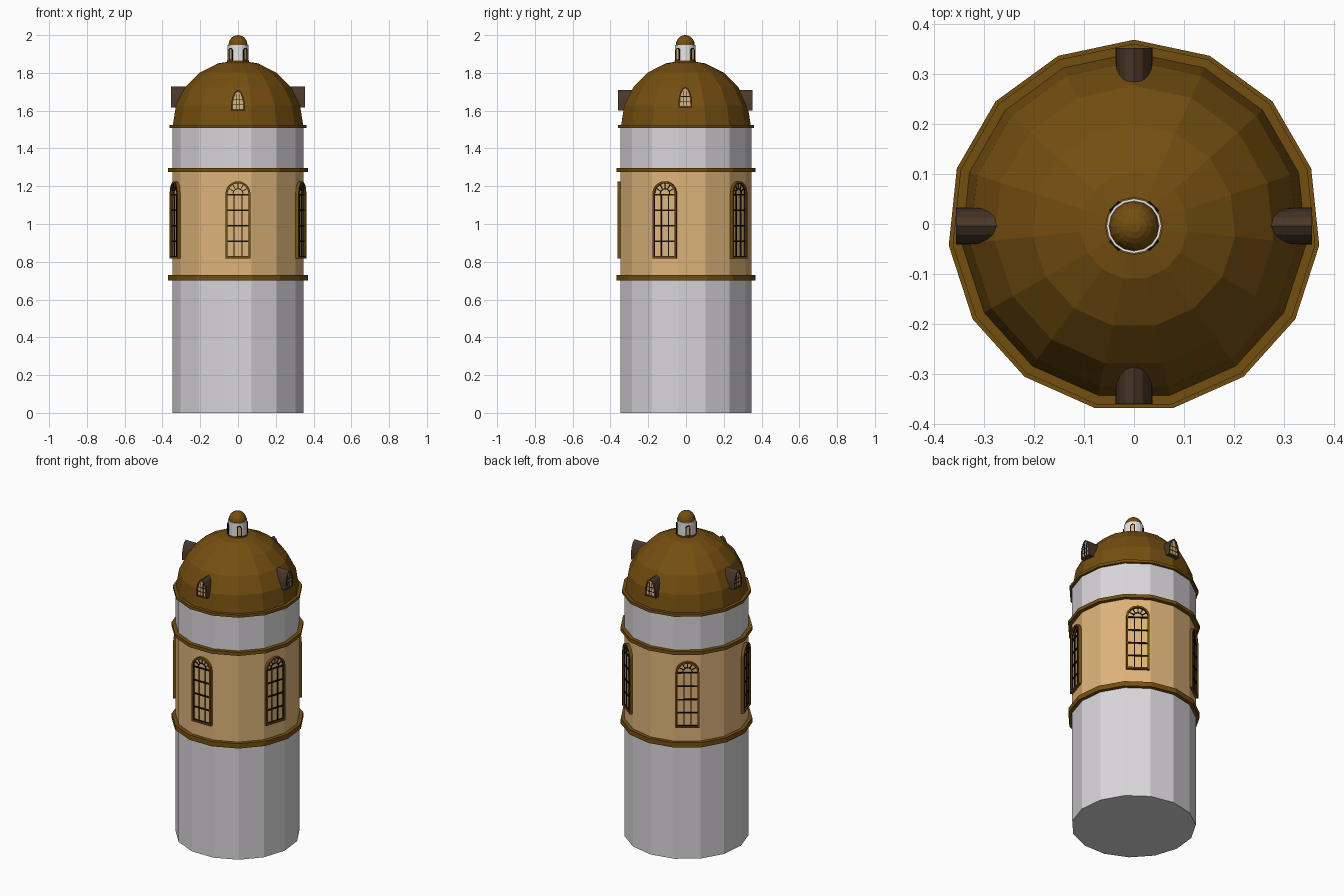
import bpy, bmesh, math
from math import sin, cos, pi, radians

if "Cube" in bpy.data.objects:
    bpy.data.objects.remove(bpy.data.objects["Cube"])

CY = -0.004          # the 15-sided plan is centred by its bounds
N = 15


def srgb(name, r, g, b):
    m = bpy.data.materials.new(name)
    lin = [((c / 255 + 0.055) / 1.055) ** 2.4 for c in (r, g, b)]
    m.diffuse_color = (*lin, 1)
    m.use_nodes = True
    m.node_tree.nodes["Principled BSDF"].inputs["Base Color"].default_value = m.diffuse_color
    return m


GREY = srgb("pale grey stone", 217, 214, 217)
TAN = srgb("tan plaster", 222, 180, 122)
BROWN = srgb("bronze brown", 116, 78, 16)
DARK = srgb("dark brown wood", 74, 56, 42)
BLACK = srgb("black iron", 22, 17, 10)
WHITE = srgb("white lantern", 238, 236, 236)


def make(name, bm, mat):
    bmesh.ops.recalc_face_normals(bm, faces=bm.faces)
    me = bpy.data.meshes.new(name)
    bm.to_mesh(me)
    bm.free()
    me.materials.append(mat)
    ob = bpy.data.objects.new(name, me)
    bpy.context.collection.objects.link(ob)
    return ob


def lathe(name, profile, mat, n=N):
    """Closed solid of revolution from (radius, z) points, one vertex at +y."""
    bm = bmesh.new()
    rings = []
    for r, z in profile:
        k = 1 if r == 0 else n
        rings.append([bm.verts.new((r * cos(pi / 2 + 2 * pi * i / n),
                                    CY + r * sin(pi / 2 + 2 * pi * i / n), z)) for i in range(k)])
    for a, b in zip(rings, rings[1:]):
        for i in range(n):
            j = (i + 1) % n
            if len(b) == 1:
                bm.faces.new((a[i], a[j], b[0]))
            else:
                bm.faces.new((a[i], a[j], b[j], b[i]))
    for ring in (rings[0], rings[-1]):
        if len(ring) > 1:
            bm.faces.new(ring)
    return make(name, bm, mat)


def place(bm, u, d, z, ang):
    """Point u sideways and d outwards on the side of the tower facing ang."""
    return bm.verts.new((d * cos(ang) - u * sin(ang), CY + d * sin(ang) + u * cos(ang), z))


def slab(bm, pts, d0, d1, ang):
    a = [place(bm, u, d0, z, ang) for u, z in pts]
    b = [place(bm, u, d1, z, ang) for u, z in pts]
    bm.faces.new(a)
    bm.faces.new(b)
    for i in range(len(a)):
        j = (i + 1) % len(a)
        bm.faces.new((a[i], a[j], b[j], b[i]))


def frame(bm, outer, inner, d0, d1, ang):
    loops = [[place(bm, u, d, z, ang) for u, z in p]
             for p, d in ((outer, d0), (outer, d1), (inner, d1), (inner, d0))]
    for k in range(4):
        a, b = loops[k], loops[(k + 1) % 4]
        for i in range(len(a)):
            j = (i + 1) % len(a)
            bm.faces.new((a[i], a[j], b[j], b[i]))


def bar(bm, p, q, w, d0, d1, ang):
    dx, dz = q[0] - p[0], q[1] - p[1]
    s = w / 2 / math.hypot(dx, dz)
    ox, oz = -dz * s, dx * s
    slab(bm, [(p[0] + ox, p[1] + oz), (q[0] + ox, q[1] + oz),
              (q[0] - ox, q[1] - oz), (p[0] - ox, p[1] - oz)], d0, d1, ang)


def arch(w, z0, zs, n=12):
    return [(-w, z0), (w, z0)] + [(w * cos(pi * i / n), zs + w * sin(pi * i / n)) for i in range(n + 1)]


# Tower body
lathe("lower_wall", [(0.35, 0), (0.35, 0.715)], GREY)
lathe("middle_wall", [(0.35, 0.715), (0.35, 1.285)], TAN)
lathe("upper_wall", [(0.35, 1.285), (0.35, 1.515)], GREY)
for name, r, z0, z1 in (("lower_band", 0.372, 0.70, 0.73), ("upper_band", 0.373, 1.275, 1.296),
                        ("dome_band", 0.365, 1.508, 1.525)):
    lathe(name, [(r, z0), (r, z1)], BROWN)

# Dome
lathe("dome", [(0.347 * cos(radians(18 * i)), 1.522 + 0.345 * sin(radians(18 * i)))
               for i in range(5)] + [(0, 1.867)], BROWN)

# Lantern with cap
lathe("lantern_foot", [(0.058, 1.85), (0.058, 1.866)], BROWN, 16)
lathe("lantern", [(0.055, 1.86), (0.055, 1.948)], WHITE, 16)
lathe("lantern_cap", [(0.05 * cos(radians(15 * i)), 1.948 + 0.052 * sin(radians(15 * i)))
                      for i in range(6)] + [(0, 2.0)], BROWN, 16)
glass, iron = bmesh.new(), bmesh.new()
for k in range(4):
    a = radians(45 + 90 * k)
    outer, inner = arch(0.014, 1.866, 1.918, 6), arch(0.009, 1.87, 1.918, 6)
    frame(iron, outer, inner, 0.05, 0.058, a)
    slab(glass, inner, 0.05, 0.056, a)
make("lantern_window_frames", iron, BLACK)
make("lantern_window_panes", glass, TAN)

# Five tall arched windows
case, pane, iron = bmesh.new(), bmesh.new(), bmesh.new()
for k in range(5):
    a = radians(-90 + 72 * k)
    frame(case, arch(0.066, 0.818, 1.16), arch(0.056, 0.828, 1.16), 0.335, 0.359, a)
    slab(pane, arch(0.058, 0.826, 1.16), 0.335, 0.346, a)
    for z in (0.908, 0.99, 1.073, 1.156):
        bar(iron, (-0.057, z), (0.057, z), 0.008, 0.34, 0.352, a)
    for u in (-0.02, 0.02):
        bar(iron, (u, 0.826), (u, 1.156), 0.005, 0.34, 0.351, a)
    frame(iron, arch(0.059, 0.825, 1.16), arch(0.055, 0.831, 1.16), 0.34, 0.353, a)
    for i in range(1, 6):      # fan spokes and hub
        t = pi * i / 6
        bar(iron, (0.026 * cos(t), 1.16 + 0.026 * sin(t)),
            (0.057 * cos(t), 1.16 + 0.057 * sin(t)), 0.004, 0.34, 0.351, a)
    for i in range(6):
        p, q = [(0.027 * cos(pi * j / 6), 1.16 + 0.027 * sin(pi * j / 6)) for j in (i, i + 1)]
        bar(iron, p, q, 0.005, 0.34, 0.351, a)
make("window_casings", case, BROWN)
make("window_panes", pane, TAN)
make("window_bars", iron, BLACK)


# Four pointed dormers, the side pair slightly higher
def pointed(w, z0, h):
    half = [(w, 0), (w * 0.95, h * 0.4), (w * 0.76, h * 0.68), (w * 0.45, h * 0.9)]
    return [(u, z0 + z) for u, z in half] + [(0, z0 + h)] + [(-u, z0 + z) for u, z in half[::-1]]


body, pane, iron = bmesh.new(), bmesh.new(), bmesh.new()
for k in range(4):
    a = radians(90 * k)
    z0 = 1.6 if k % 2 else 1.617
    inner = pointed(0.027, z0 + 0.008, 0.092)
    slab(body, pointed(0.037, z0, 0.11), 0.22, 0.35, a)
    frame(body, pointed(0.037, z0, 0.11), inner, 0.35, 0.356, a)
    slab(pane, inner, 0.345, 0.3515, a)
    for u in (-0.009, 0.009):
        bar(iron, (u, z0 + 0.008), (u, z0 + 0.088), 0.003, 0.35, 0.354, a)
    for z in (0.032, 0.058):
        bar(iron, (-0.026, z0 + z), (0.026, z0 + z), 0.003, 0.35, 0.354, a)
make("dormers", body, DARK)
make("dormer_panes", pane, TAN)
make("dormer_bars", iron, BLACK)
